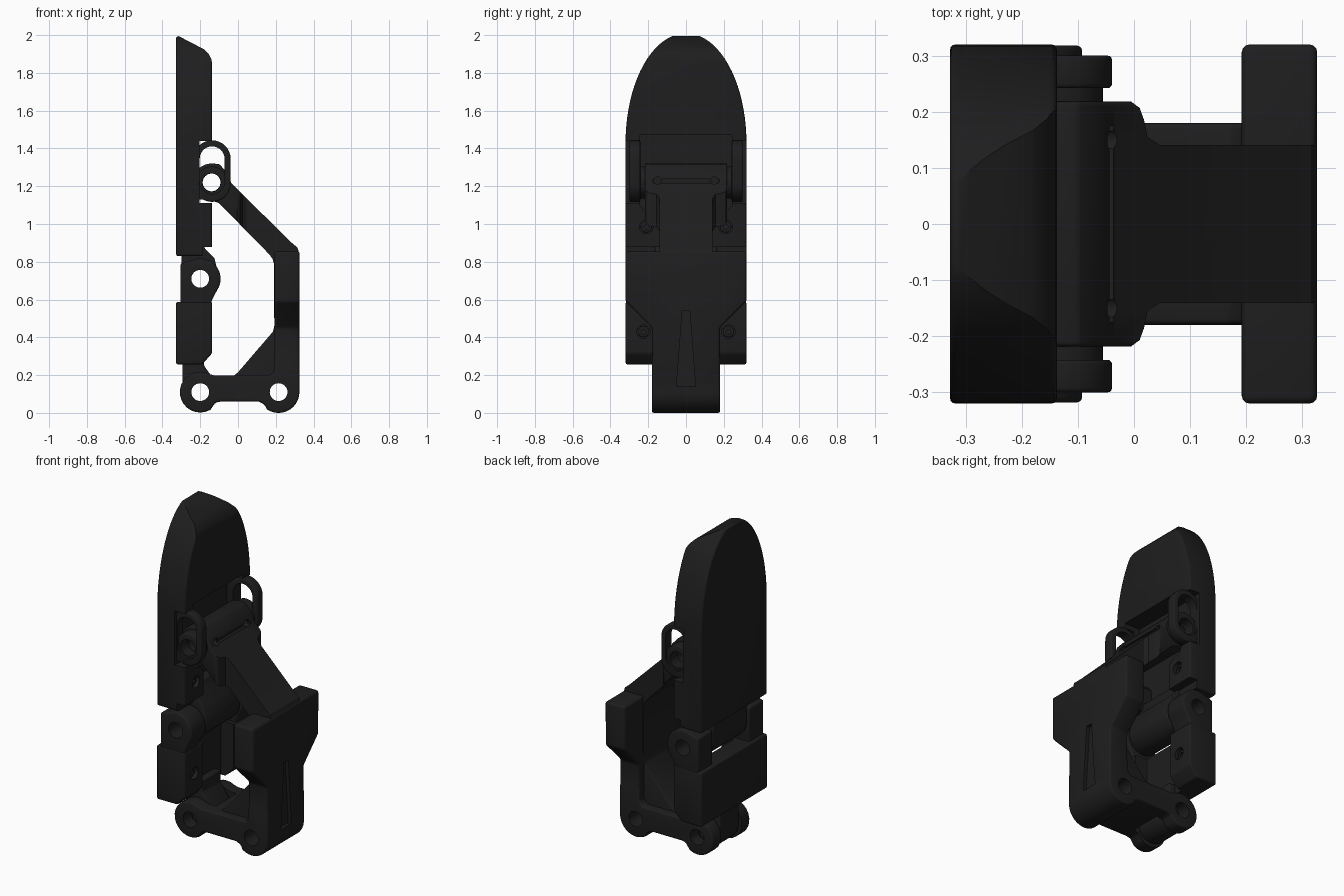
import bpy, bmesh, math
from mathutils import Vector

if "Cube" in bpy.data.objects:
    bpy.data.objects.remove(bpy.data.objects["Cube"])

dark = bpy.data.materials.new("dark_plastic")
dark.diffuse_color = (0.013, 0.013, 0.014, 1)
dark.use_nodes = True
dark.node_tree.nodes["Principled BSDF"].inputs["Base Color"].default_value = dark.diffuse_color


def prism(name, pts, axis, a, b, bevel=0.0):
    """Extrude a 2D outline along y (pts are x,z), x (pts are y,z) or z (pts are x,y)."""
    place = {'y': lambda p, t: (p[0], t, p[1]),
             'x': lambda p, t: (t, p[0], p[1]),
             'z': lambda p, t: (p[0], p[1], t)}[axis]
    bm = bmesh.new()
    lo = [bm.verts.new(place(p, a)) for p in pts]
    face = bm.faces.new(lo)
    ext = bmesh.ops.extrude_face_region(bm, geom=[face])
    move = Vector(place((0, 0), b - a))
    bmesh.ops.translate(bm, vec=move, verts=[v for v in ext['geom'] if isinstance(v, bmesh.types.BMVert)])
    bmesh.ops.recalc_face_normals(bm, faces=bm.faces)
    me = bpy.data.meshes.new(name)
    bm.to_mesh(me)
    bm.free()
    me.materials.append(dark)
    ob = bpy.data.objects.new(name, me)
    bpy.context.collection.objects.link(ob)
    if bevel:
        m = ob.modifiers.new("bevel", 'BEVEL')
        m.width, m.segments, m.limit_method, m.angle_limit = bevel, 3, 'ANGLE', math.radians(35)
        apply(ob, m)
    return ob


def apply(ob, mod):
    bpy.context.view_layer.objects.active = ob
    bpy.ops.object.modifier_apply(modifier=mod.name)


def boolean(ob, *tools, op='DIFFERENCE'):
    for t in tools:
        m = ob.modifiers.new("bool", 'BOOLEAN')
        m.object, m.operation, m.solver = t, op, 'EXACT'
        apply(ob, m)
        bpy.data.objects.remove(t)
    return ob


def box(name, x, y, z, bevel=0.0):
    return prism(name, [(x[0], z[0]), (x[1], z[0]), (x[1], z[1]), (x[0], z[1])], 'y', y[0], y[1], bevel)


def arc(cx, cz, r, a0, a1, n=16):
    return [(cx + r * math.cos(math.radians(a0 + (a1 - a0) * i / n)),
             cz + r * math.sin(math.radians(a0 + (a1 - a0) * i / n))) for i in range(n + 1)]


def circle(cx, cz, r, n=40):
    return arc(cx, cz, r, 0, 360, n)[:-1]


def slot(x, z0, z1, r):
    return arc(x, z1, r, 0, 180) + arc(x, z0, r, 180, 360)


def pin_hole(x, z, r=0.047):
    return prism("cutter", circle(x, z, r), 'y', -0.5, 0.5)


def smooth(ob):
    bpy.ops.object.select_all(action='DESELECT')
    ob.select_set(True)
    bpy.context.view_layer.objects.active = ob
    bpy.ops.object.shade_smooth_by_angle(angle=math.radians(32))


# Fingertip shell with sloped nose
outline = [(-0.32, 0.83), (0.32, 0.83)] + [(y, z) for y, z in
    [(0.32 * math.cos(t * math.pi / 40), 1.43 + 0.58 * math.sin(t * math.pi / 40)) for t in range(0, 41)] if z < 2.0]
tip = prism("fingertip", outline, 'x', -0.328, -0.137, 0.012)
boolean(tip, prism("cutter", [(-0.33, 2.003), (-0.18, 1.925), (-0.155, 1.9), (-0.14, 1.87), (-0.137, 1.84),
                              (-0.1, 1.84), (-0.1, 2.1), (-0.33, 2.1)], 'y', -0.5, 0.5))
# central recess, throat, side slots and stepped bottom of the tip
boolean(tip,
        prism("cutter", [(-0.14, 0.8), (0.14, 0.8), (0.14, 1.03), (0.165, 1.06), (0.225, 1.075), (0.243, 1.1),
                         (0.243, 1.47), (-0.243, 1.47), (-0.243, 1.1), (-0.225, 1.075), (-0.165, 1.06),
                         (-0.14, 1.03)], 'x', -0.245, 0.0),
        box("cutter", (-0.205, 0.0), (-0.5, 0.5), (1.11, 1.44)),
        box("cutter", (-0.188, 0.0), (-0.5, 0.5), (0.7, 0.878)))

# Centre hinge lug of the tip
tip_lug = prism("fingertip_lug", arc(-0.2, 0.71, 0.1, 170, 375) + [(-0.125, 0.82), (-0.175, 0.87), (-0.19, 0.93),
                (-0.3, 0.93), (-0.3, 0.83)], 'y', -0.165, 0.165, 0.01)
boolean(tip_lug, pin_hole(-0.2, 0.71))

# Middle segment: block with a channel and sloped lower lip
mid = prism("middle_block", [(-0.328, 0.257), (-0.19, 0.257), (-0.137, 0.315), (-0.137, 0.588), (-0.328, 0.588)],
            'y', -0.32, 0.32, 0.01)
boolean(mid, box("cutter", (-0.22, 0), (-0.15, 0.15), (0.1, 0.7)))

# Screw pockets with recessed heads
for s in (-1, 1):
    for ob, y, z in ((tip, 0.21, 0.985), (mid, 0.225, 0.43)):
        boolean(ob, prism("cutter", circle(s * y, z, 0.036, 24), 'x', -0.19, 0.0))
        screw = prism("screw", circle(s * y, z, 0.03, 24), 'x', -0.2, -0.155, 0.005)
        boolean(screw, prism("cutter", circle(s * y, z, 0.014, 6), 'x', -0.17, 0.0))

# Outer hinge lugs of the middle segment
for s in (-1, 1):
    lug = prism("middle_hinge_lug", [(-0.305, 0.55), (-0.15, 0.55), (-0.137, 0.6)] +
                arc(-0.2, 0.71, 0.108, -35, 120) + [(-0.305, 0.79)], 'y', *sorted((s * 0.175, s * 0.318)), 0.01)
    boolean(lug, pin_hole(-0.2, 0.71))

# Lower centre lug of the middle segment
low = prism("middle_lower_lug", arc(-0.2, 0.11, 0.095, 180, 375) + [(-0.13, 0.18), (-0.18, 0.25), (-0.18, 0.32),
            (-0.295, 0.32)], 'y', -0.092, 0.092, 0.008)
boolean(low, pin_hole(-0.2, 0.11))

# Side loops that hold the slider pin
for s in (-1, 1):
    loop = prism("side_loop", slot(-0.137, 1.215, 1.345, 0.098), 'y', *sorted((s * 0.242, s * 0.3)), 0.008)
    boolean(loop, prism("cutter", slot(-0.137, 1.225, 1.345, 0.066), 'y', -0.5, 0.5))
    foot = box("loop_foot", (-0.25, -0.18), sorted((s * 0.243, s * 0.3)), (1.13, 1.17))
    boss = prism("pin_boss", circle(-0.14, 1.22, 0.085), 'y', *sorted((s * 0.2, s * 0.285)), 0.006)
    boolean(boss, pin_hole(-0.14, 1.22, 0.049))

# Rear arm: sloped strut, waisted as seen from above
arm = prism("rear_arm", arc(-0.14, 1.22, 0.1, 225, 90, 18) + [(-0.1, 1.318)] + [(-0.055, 1.27), (-0.035, 1.215)] +
            [(0.285, 0.9), (0.315, 0.875), (0.325, 0.84), (0.325, 0.5), (0.19, 0.5), (0.19, 0.79), (0.183, 0.815),
             (0.165, 0.84), (-0.1, 1.11)], 'y', -0.218, 0.218, 0.008)
half = [(-0.4, 0.218), (-0.005, 0.218), (0.01, 0.207), (0.018, 0.185), (0.024, 0.155), (0.045, 0.141), (0.4, 0.141)]
boolean(arm, prism("cutter", half + [(x, -y) for x, y in reversed(half)], 'z', -0.1, 2), op='INTERSECT')

# Shoulder block, tapering into the leg
block = prism("shoulder", [(-0.179, 0.15), (0.179, 0.15), (0.179, 0.45), (0.32, 0.59), (0.32, 0.855),
                           (-0.32, 0.855), (-0.32, 0.59), (-0.179, 0.45)], 'x', 0.192, 0.3265, 0.014)
# Bottom beam with two rounded eyes
beam = prism("beam", arc(-0.2, 0.11, 0.108, 75, 300) + [(-0.12, 0.054), (-0.09, 0.06), (0.11, 0.06), (0.14, 0.045)] +
             arc(0.215, 0.11, 0.11, 235, 360) + [(0.325, 0.3), (0.193, 0.3), (0.193, 0.225), (0.17, 0.197),
             (-0.12, 0.197), (-0.15, 0.205)], 'y', -0.18, 0.18, 0.01)
# Gusset inside the corner
gusset = prism("gusset", [(-0.03, 0.19), (0.0, 0.215), (0.185, 0.43), (0.197, 0.48), (0.25, 0.48), (0.25, 0.15),
                          (-0.03, 0.15)], 'y', -0.13, 0.13, 0.008)
boolean(arm, block, beam, gusset, op='UNION')

# Arm cutouts: pin holes, fork gap, outer groove, cord slot and cord holes
boolean(arm, pin_hole(-0.14, 1.22), pin_hole(-0.2, 0.11), pin_hole(0.215, 0.11),
        box("cutter", (-0.35, -0.08), (-0.1, 0.1), (-0.1, 0.4)),
        prism("cutter", [(-0.05, 0.14), (0.05, 0.14), (0.02, 0.54), (-0.02, 0.54)], 'x', 0.305, 0.4),
        box("cutter", (-0.055, -0.02), (-0.175, 0.175), (1.218, 1.238)))
for y in (-0.15, 0.15):
    boolean(arm, prism("cutter", circle(y, 1.23, 0.02, 16), 'x', -0.09, 0.1))

for ob in list(bpy.data.objects):
    smooth(ob)
